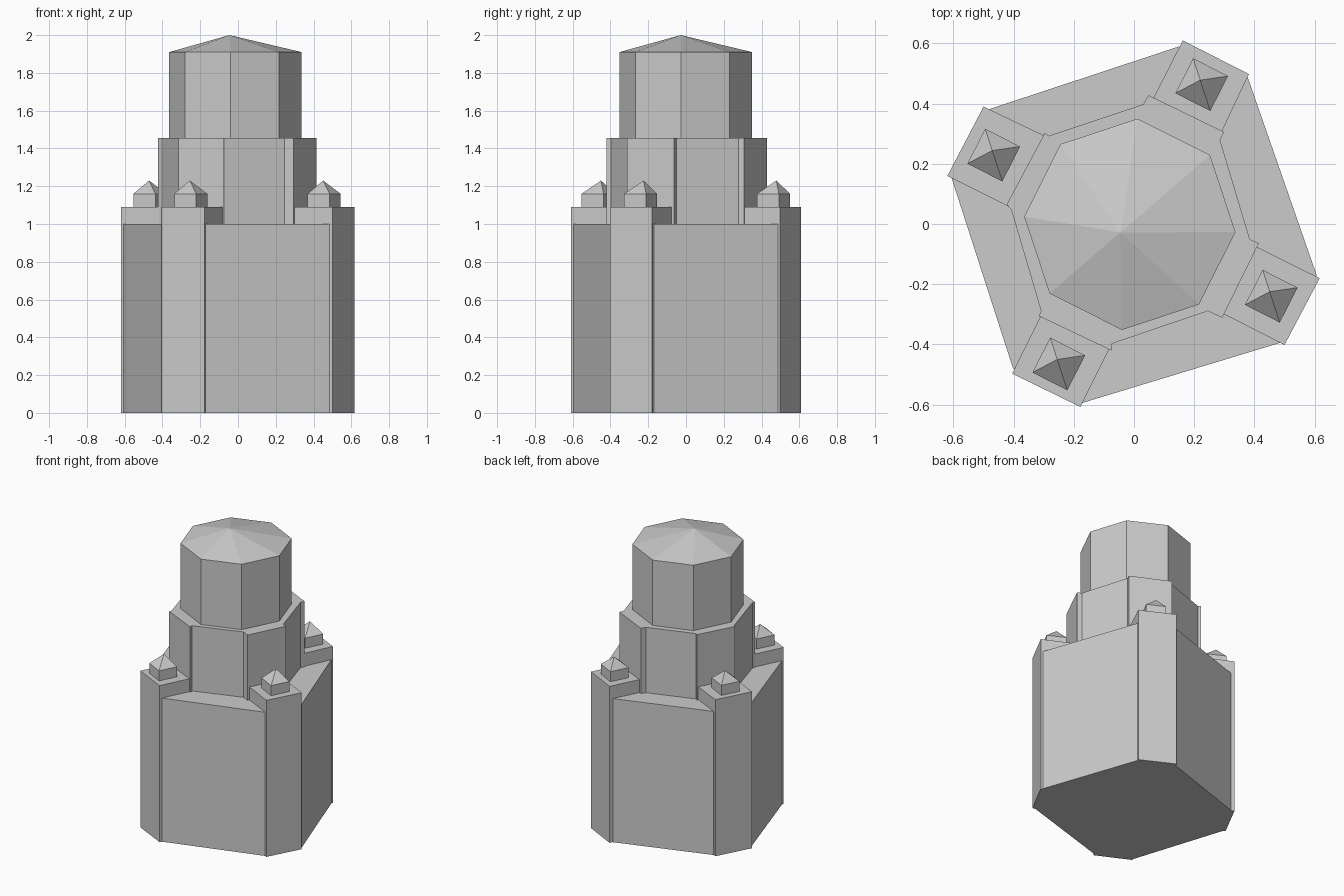
import bpy
from math import cos, sin, radians


def prism(name, outline, z0, z1, apex=None):
    """Extrude an outline; with an apex (x, y, z) close the top as a pointed roof."""
    n = len(outline)
    verts = [(x, y, z) for z in (z0, z1) for x, y in outline]
    faces = [tuple(reversed(range(n)))]
    faces += [(i, (i + 1) % n, n + (i + 1) % n, n + i) for i in range(n)]
    if apex:
        verts.append(apex)
        faces += [(n + i, n + (i + 1) % n, 2 * n) for i in range(n)]
    else:
        faces.append(tuple(range(n, 2 * n)))
    mesh = bpy.data.meshes.new(name)
    mesh.from_pydata(verts, [], faces)
    obj = bpy.data.objects.new(name, mesh)
    bpy.context.collection.objects.link(obj)
    return obj


def ngon(cx, cy, r, n, start):
    return [(cx + r * cos(radians(start + 360 * i / n)),
             cy + r * sin(radians(start + 360 * i / n))) for i in range(n)]


# Main body: wide chamfered block (counter-clockwise outline)
prism("main_body", [(0.607, -0.17), (0.378, 0.487), (0.15, 0.59), (-0.48, 0.382),
                    (-0.61, 0.165), (-0.402, -0.48), (-0.18, -0.597), (0.485, -0.395)],
      0, 1.0)

# Corner buttresses, each carrying a small pinnacle
buttresses = {
    "north": ([(0.382, 0.498), (0.162, 0.61), (0.048, 0.386), (0.282, 0.286)], (0.225, 0.463)),
    "west": ([(-0.50, 0.39), (-0.62, 0.16), (-0.405, 0.052), (-0.28, 0.285)], (-0.466, 0.229)),
    "south": ([(-0.405, -0.497), (-0.178, -0.608), (-0.07, -0.39), (-0.30, -0.285)], (-0.25, -0.465)),
    "east": ([(0.50, -0.402), (0.617, -0.18), (0.395, -0.07), (0.28, -0.29)], (0.456, -0.24)),
}
for side, (outline, (px, py)) in buttresses.items():
    prism(side + "_buttress", outline, 0, 1.09)
    prism(side + "_pinnacle", ngon(px, py, 0.092, 4, 18), 1.09, 1.16,
          (px - 0.005, py + 0.015, 1.23))

# Middle tier with shallow corner pilasters
prism("middle_tier", [
    (0.415, -0.064), (0.385, -0.051), (0.286, 0.279), (0.299, 0.306),
    (0.048, 0.428), (0.031, 0.398), (-0.283, 0.293), (-0.296, 0.303),
    (-0.423, 0.065), (-0.408, 0.048), (-0.309, -0.289), (-0.316, -0.306),
    (-0.074, -0.421), (-0.074, -0.398), (0.246, -0.289), (0.293, -0.312)],
    1.0, 1.455)

# Octagonal top drum with a low off-centre roof
prism("top_drum", ngon(-0.014, -0.001, 0.352, 8, -4.2), 1.455, 1.91,
      (-0.045, -0.028, 2.0))
